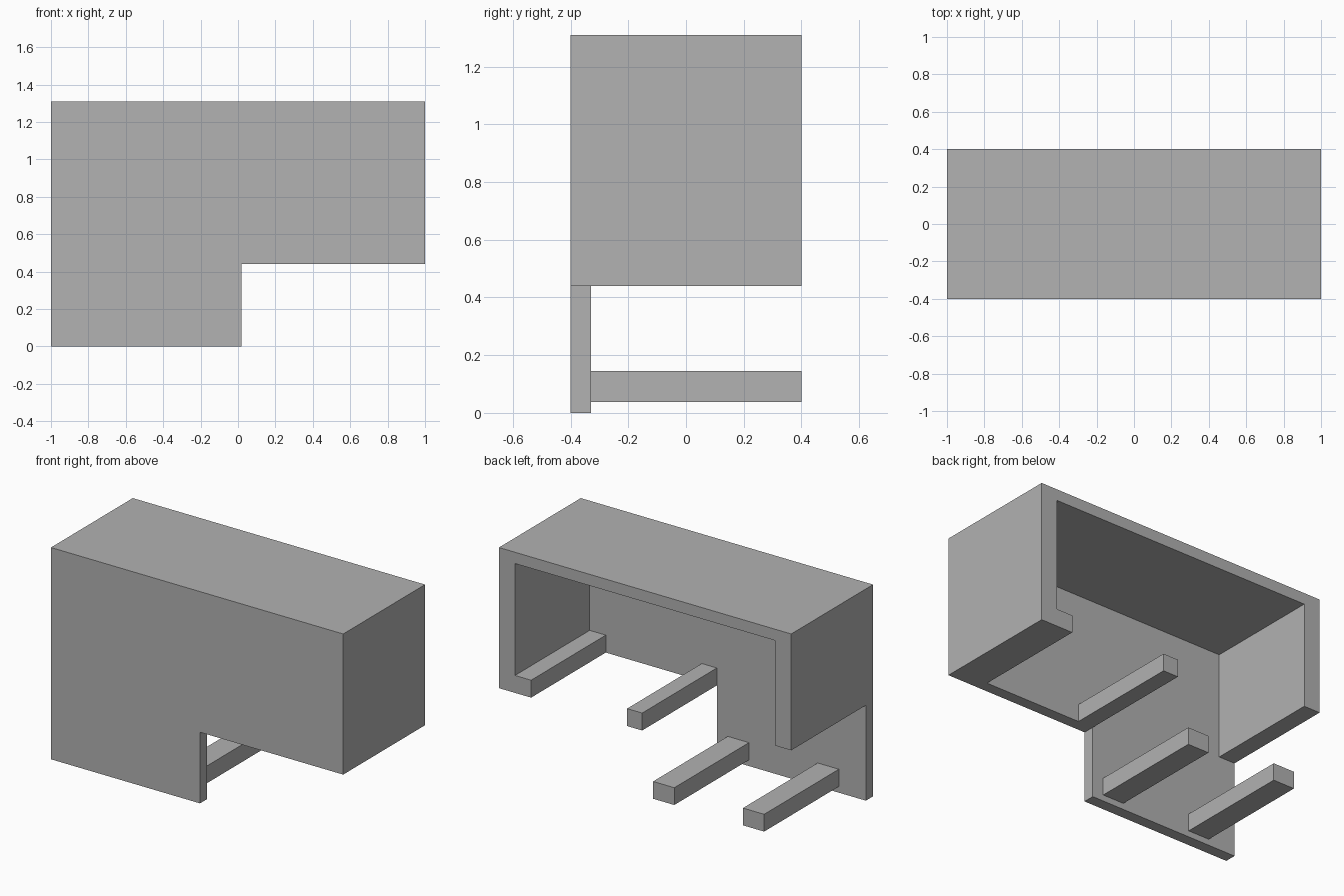
import bpy
import bmesh

default_cube = bpy.data.objects.get("Cube")
if default_cube:
    bpy.data.objects.remove(default_cube, do_unlink=True)

# Single plain material
GREY = (0.445, 0.445, 0.445, 1.0)
grey = bpy.data.materials.new("plain_grey")
grey.use_nodes = True
grey.diffuse_color = GREY
grey.node_tree.nodes["Principled BSDF"].inputs["Base Color"].default_value = GREY

FRONT, INNER, BACK = -0.40, -0.33, 0.40
TOP, STEP = 1.31, 0.44


def prism(name, outline, y0, y1):
    """Extrude an x-z outline from y0 to y1."""
    bm = bmesh.new()
    face = bm.faces.new([bm.verts.new((x, y0, z)) for x, z in outline])
    ext = bmesh.ops.extrude_face_region(bm, geom=[face])
    moved = [g for g in ext["geom"] if isinstance(g, bmesh.types.BMVert)]
    bmesh.ops.translate(bm, verts=moved, vec=(0, y1 - y0, 0))
    bmesh.ops.recalc_face_normals(bm, faces=bm.faces)
    mesh = bpy.data.meshes.new(name)
    bm.to_mesh(mesh)
    bm.free()
    mesh.materials.append(grey)
    obj = bpy.data.objects.new(name, mesh)
    bpy.context.collection.objects.link(obj)
    return obj


def bar(name, x0, x1, z0, z1):
    return prism(name, [(x0, z0), (x1, z0), (x1, z1), (x0, z1)], INNER, BACK)


# Front panel with a notch under its left half
prism("front_panel",
      [(-1, 0), (0.02, 0), (0.02, STEP), (1, STEP), (1, TOP), (-1, TOP)],
      FRONT, INNER)

# Roof and side walls, with a lip along the foot of the longer wall
prism("hood",
      [(-1, 0.59), (-0.89, 0.59), (-0.89, 1.24), (0.89, 1.24), (0.89, 0.548),
       (0.78, 0.548), (0.78, STEP), (1, STEP), (1, TOP), (-1, TOP)],
      INNER, BACK)

# Bars reaching back from the panel
bar("upper_bar", 0.02, 0.123, STEP, 0.548)
bar("lower_middle_bar", -0.20, -0.055, 0.038, 0.145)
bar("lower_right_bar", -0.815, -0.67, 0.038, 0.145)
